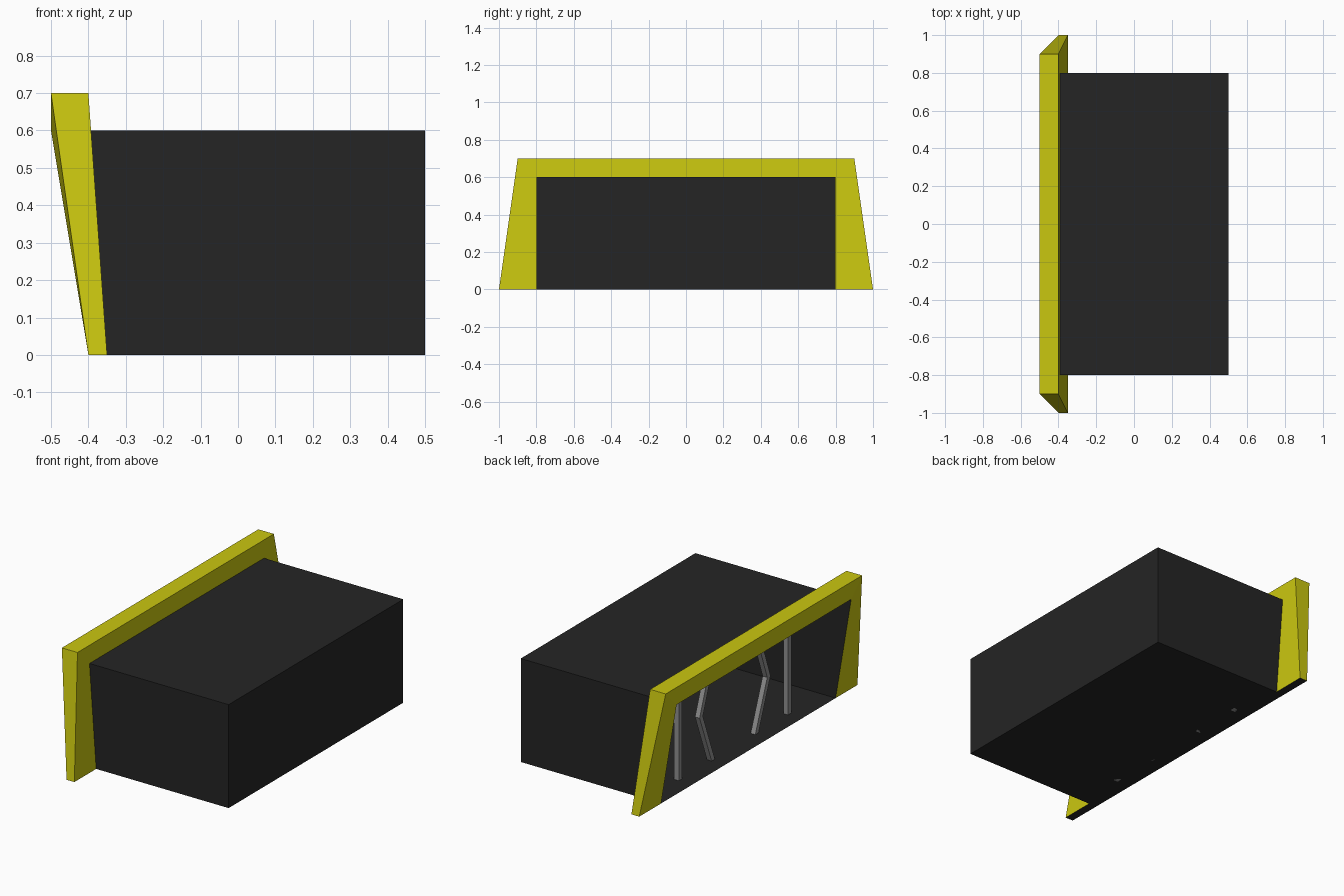
import bpy, bmesh
from mathutils import Vector

if "Cube" in bpy.data.objects:
    bpy.data.objects.remove(bpy.data.objects["Cube"])


def material(name, rgb):
    m = bpy.data.materials.new(name)
    m.diffuse_color = (*rgb, 1)
    m.use_nodes = True
    m.node_tree.nodes["Principled BSDF"].inputs["Base Color"].default_value = m.diffuse_color
    return m


YELLOW = material("yellow", (0.59, 0.57, 0.005))
BLACK = material("black", (0.018, 0.018, 0.018))
GREY = material("grey", (0.28, 0.28, 0.28))


def make(name, bm, *mats):
    me = bpy.data.meshes.new(name)
    bm.to_mesh(me)
    bm.free()
    for m in mats:
        me.materials.append(m)
    ob = bpy.data.objects.new(name, me)
    bpy.context.collection.objects.link(ob)
    return ob


def arch(bm, low, high):
    """Four vertices of an arch, mirrored in y: low foot, high corner."""
    pts = [low, high, (high[0], -high[1], high[2]), (low[0], -low[1], low[2])]
    return [bm.verts.new(p) for p in pts]


# Leaning frame: front, outer and back faces between arch outlines
bm = bmesh.new()
front_in = arch(bm, (-0.4, 0.8, 0), (-0.5, 0.8, 0.6))
front_out = arch(bm, (-0.4, 1.0, 0), (-0.5, 0.9, 0.7))
back_out = arch(bm, (-0.35, 1.0, 0), (-0.4, 0.9, 0.7))
back_in = arch(bm, (-0.35, 0.8, 0), (-0.393, 0.8, 0.6))
rings = [front_in, front_out, back_out, back_in]
for a, b in zip(rings, rings[1:]):
    for i in range(3):
        bm.faces.new((a[i], a[i + 1], b[i + 1], b[i]))
for i in (0, 3):  # black undersides of the posts
    bm.faces.new([r[i] for r in rings]).material_index = 1
bmesh.ops.recalc_face_normals(bm, faces=bm.faces)
make("frame", bm, YELLOW, BLACK)

# Hollow box, open at the leaning frame
bm = bmesh.new()
profile = [(-0.4, 0), (0.5, 0), (0.5, 0.6), (-0.5, 0.6)]
left, right = [[bm.verts.new((x, y, z)) for x, z in profile] for y in (-0.8, 0.8)]
bm.faces.new(left)
bm.faces.new(right[::-1])
for i in range(3):
    bm.faces.new((left[i + 1], left[i], right[i], right[i + 1]))
make("hollow_box", bm, BLACK)


# Square bars following a path of (y, z) points
def bar(name, path, x=-0.3, h=0.015):
    bm = bmesh.new()
    rows = [[bm.verts.new(Vector((x + dx, y + dy, z)))
             for dx, dy in ((-h, -h), (h, -h), (h, h), (-h, h))] for y, z in path]
    for a, b in zip(rows, rows[1:]):
        for i in range(4):
            j = (i + 1) % 4
            bm.faces.new((a[i], a[j], b[j], b[i]))
    bm.faces.new(rows[0][::-1])
    bm.faces.new(rows[-1])
    make(name, bm, GREY)


for side, s in (("left", 1), ("right", -1)):
    bar(f"straight_bar_{side}", [(0.5 * s, 0), (0.5 * s, 0.598)])
    bar(f"bent_bar_{side}", [(0.2 * s, 0), (0.31 * s, 0.29), (0.2 * s, 0.598)])
